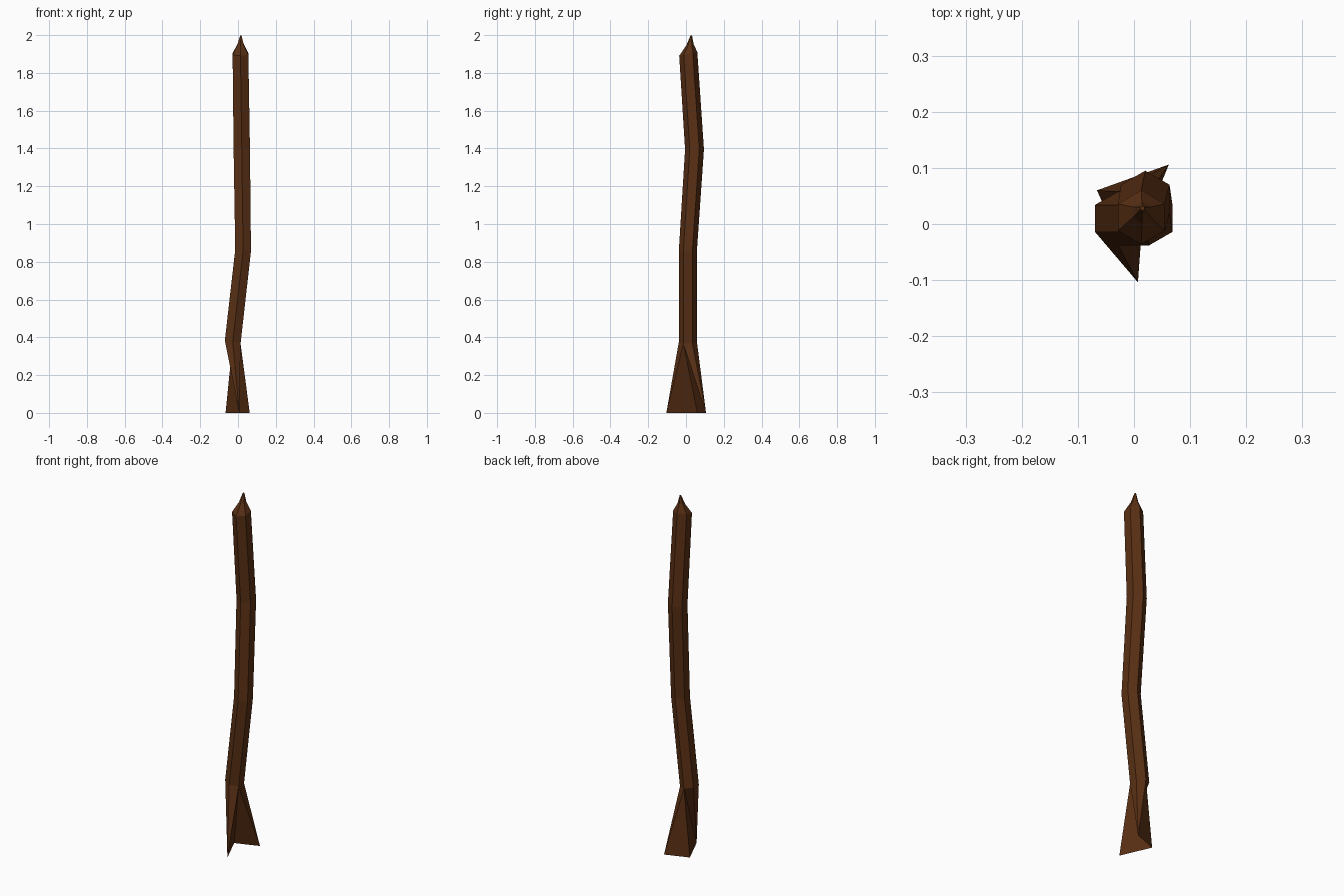
import bpy, bmesh, math

if "Cube" in bpy.data.objects:
    bpy.data.objects.remove(bpy.data.objects["Cube"])

bark = bpy.data.materials.new("dark_brown_wood")
bark.diffuse_color = (0.10, 0.029, 0.007, 1)
bark.use_nodes = True
bark.node_tree.nodes["Principled BSDF"].inputs["Base Color"].default_value = bark.diffuse_color

bm = bmesh.new()


def ring(cx, cy, cz, r, tilt_x=0.0, tilt_y=0.0):
    """Six-sided section with corners at 30, 90, 150 ... 330 degrees."""
    out = []
    for i in range(6):
        a = math.radians(30 + 60 * i)
        dx, dy = r * math.cos(a), r * math.sin(a)
        out.append(bm.verts.new((cx + dx, cy + dy, cz + tilt_x * dx + tilt_y * dy)))
    return out


# crooked shaft, then the concave pointed tip
rings = [
    ring(-0.028, 0.010, 0.375, 0.048, -0.2, 0.0),
    ring(0.027, 0.010, 0.86, 0.048, -0.1, 0.05),
    ring(0.020, 0.045, 1.395, 0.050),
    ring(0.013, 0.012, 1.90, 0.048, 0.0, 0.2),
    ring(0.014, 0.021, 1.95, 0.019, 0.0, 0.2),
    ring(0.015, 0.028, 1.998, 0.004),
]
for lo, hi in zip(rings, rings[1:]):
    for i in range(6):
        j = (i + 1) % 6
        bm.faces.new((lo[i], lo[j], hi[j], hi[i]))
bm.faces.new(rings[-1])

# flared foot with three points, folded in between the front and right points
front = bm.verts.new((0.007, -0.104, 0))
right = bm.verts.new((0.062, 0.106, 0))
back = bm.verts.new((-0.066, 0.060, 0))
c30, c90, c150, c210, c270, c330 = rings[0]
for a, b, tip in ((c90, c150, front), (c150, c210, front), (c210, c270, front),
                  (c270, c330, front), (c330, c30, right), (c30, c90, right)):
    bm.faces.new((b, a, tip))
bm.faces.new((c90, front, back))
bm.faces.new((c90, back, right))
bm.faces.new((c330, back, front))
bm.faces.new((c330, right, back))
bmesh.ops.recalc_face_normals(bm, faces=bm.faces)

mesh = bpy.data.meshes.new("wooden_pole")
bm.to_mesh(mesh)
bm.free()
mesh.materials.append(bark)
bpy.context.collection.objects.link(bpy.data.objects.new("wooden_pole", mesh))
